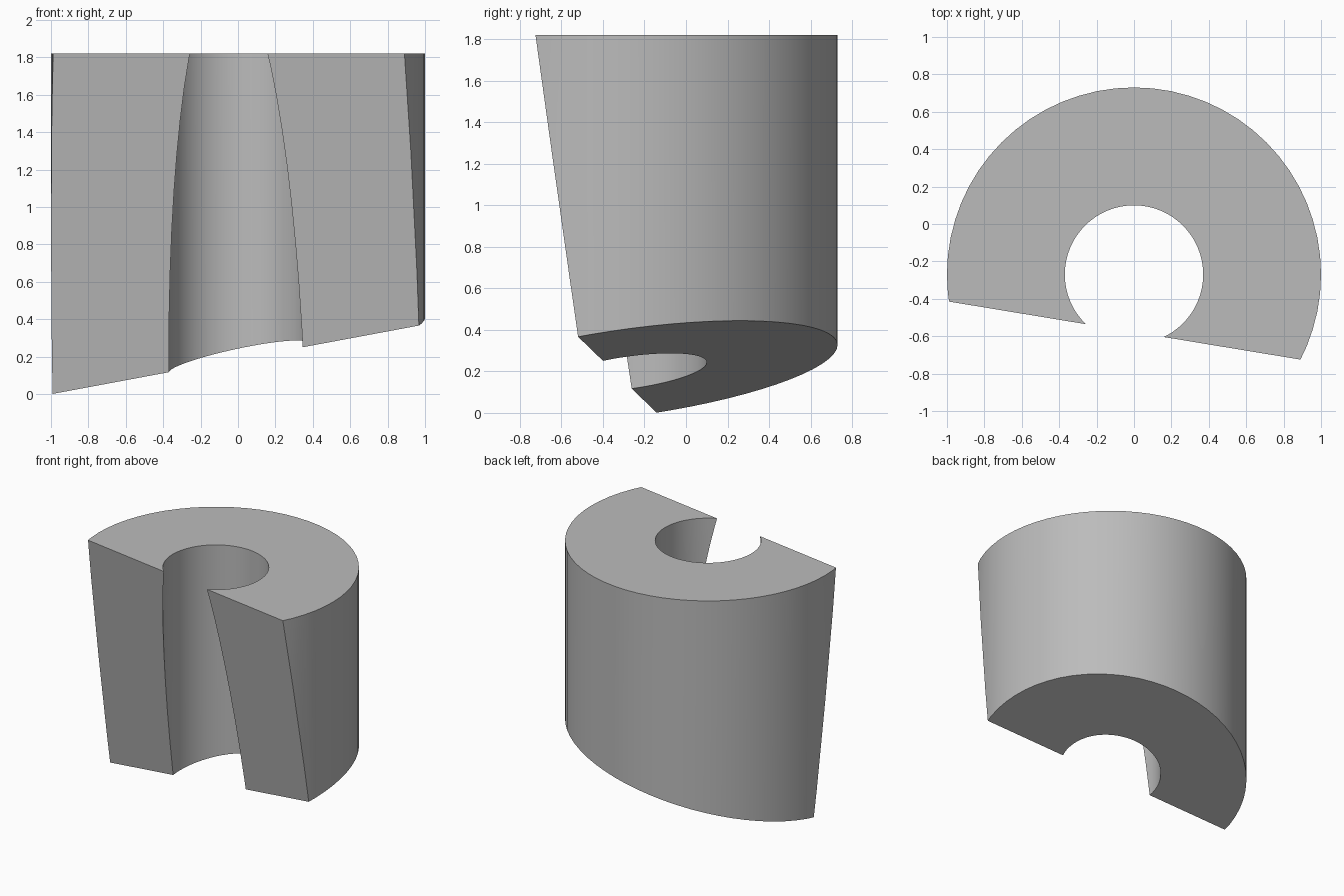
import bpy, bmesh, math
from mathutils import Vector

if "Cube" in bpy.data.objects:
    bpy.data.objects.remove(bpy.data.objects["Cube"])

CENTRE_Y, OUTER, INNER = -0.27, 1.0, 0.37
TOP, BELOW, SIDES = 1.82, -0.4, 64

bm = bmesh.new()


def ring(radius, z):
    return [bm.verts.new((radius * math.cos(2 * math.pi * i / SIDES),
                          CENTRE_Y + radius * math.sin(2 * math.pi * i / SIDES), z))
            for i in range(SIDES)]


def cut(point, normal):
    """Remove everything on the normal's side of a plane and cap the opening."""
    geom = bm.verts[:] + bm.edges[:] + bm.faces[:]
    bmesh.ops.bisect_plane(bm, geom=geom, dist=1e-5, plane_co=point,
                           plane_no=Vector(normal).normalized(), clear_outer=True)
    rim = [e for e in bm.edges if e.is_boundary]
    bmesh.ops.holes_fill(bm, edges=rim, sides=0)


# Thick tube, longer than needed at the bottom
loops = [ring(OUTER, BELOW), ring(OUTER, TOP), ring(INNER, TOP), ring(INNER, BELOW)]
for a, b in zip(loops, loops[1:] + loops[:1]):
    for i in range(SIDES):
        j = (i + 1) % SIDES
        bm.faces.new((a[i], a[j], b[j], b[i]))

# Leaning front cut: y = -0.305 - 0.165 x - 0.15 z
cut((0, -0.305, 0), (-0.165, -1, -0.15))
# Sloping underside: z = 0.23 + 0.212 x + 0.132 y
cut((0, 0, 0.23), (0.212, 0.132, -1))

# Merge the flat top into one face
flat = [e for e in bm.edges if len(e.link_faces) == 2
        and all(f.normal.z > 0.99 for f in e.link_faces)]
bmesh.ops.dissolve_edges(bm, edges=flat, use_verts=False)
bmesh.ops.recalc_face_normals(bm, faces=bm.faces[:])

mesh = bpy.data.meshes.new("cut_tube")
bm.to_mesh(mesh)
bm.free()
tube = bpy.data.objects.new("cut_tube", mesh)
bpy.context.collection.objects.link(tube)

grey = bpy.data.materials.new("grey")
grey.diffuse_color = (0.5, 0.5, 0.5, 1)
grey.use_nodes = True
grey.node_tree.nodes["Principled BSDF"].inputs["Base Color"].default_value = grey.diffuse_color
mesh.materials.append(grey)

# Round walls smooth, cut edges sharp
bpy.context.view_layer.objects.active = tube
tube.select_set(True)
bpy.ops.object.shade_smooth_by_angle(angle=math.radians(30))
